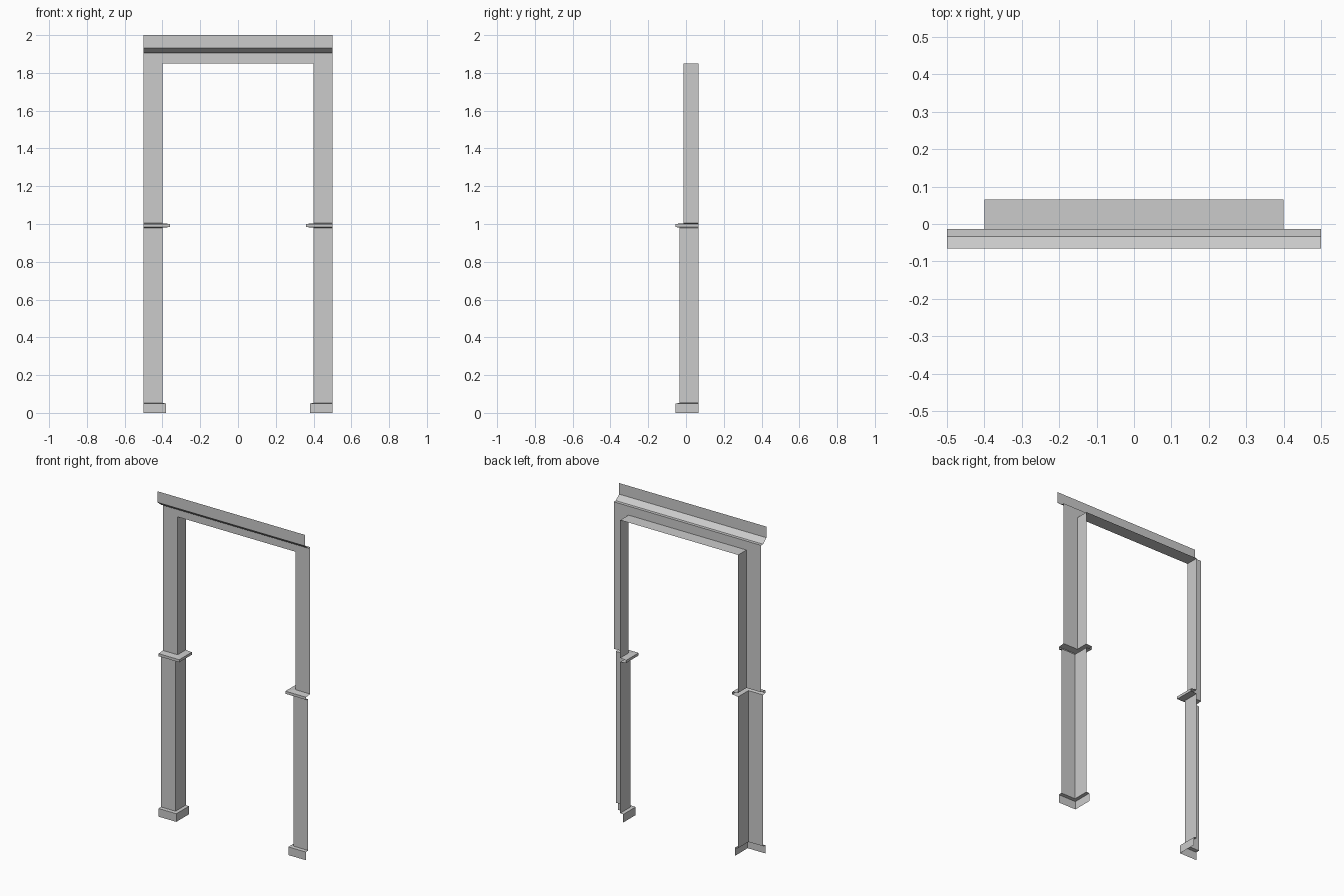
import bpy

if "Cube" in bpy.data.objects:
    bpy.data.objects.remove(bpy.data.objects["Cube"], do_unlink=True)

GREY = (0.6, 0.6, 0.6, 1)
mat = bpy.data.materials.new("plain grey")
mat.use_nodes = True
mat.diffuse_color = GREY
mat.node_tree.nodes["Principled BSDF"].inputs["Base Color"].default_value = GREY

HALF = 0.5        # half of the outer width
INNER = 0.4       # half of the opening
BACK = 0.066      # open rear edge
WALL = -0.014     # front of the upper frame
LOWER = -0.034    # front of the lower post
LEDGE = -0.055    # front of base and rail
TOP = 1.85        # height of the opening


def sheet(name, rows, flip=False):
    """Open surface joining successive rows of points."""
    n = len(rows[0])
    verts = [p for row in rows for p in row]
    faces = []
    for r in range(len(rows) - 1):
        for i in range(n - 1):
            a = r * n + i
            face = (a, a + 1, a + n + 1, a + n)
            faces.append(face[::-1] if flip else face)
    mesh = bpy.data.meshes.new(name)
    mesh.from_pydata(verts, [], faces)
    mesh.materials.append(mat)
    obj = bpy.data.objects.new(name, mesh)
    bpy.context.collection.objects.link(obj)
    return obj


def corner_part(name, side, levels):
    """L-shaped casing: front panel turning into the inner jamb."""
    rows = [[(side * HALF, y, z), (side * x, y, z), (side * x, BACK, z)]
            for x, y, z in levels]
    sheet(name, rows, flip=side > 0)


def strip(name, half, profile):
    """Profile of (y, z) points run across the width."""
    sheet(name, [[(-half, y, z), (half, y, z)] for y, z in profile])


# Posts: base block, lower post, thin rail and upper post on each side
for label, side in (("left", 1), ("right", -1)):
    corner_part(label + "_base", side,
                [(0.38, LEDGE, 0), (0.38, LEDGE, 0.05), (INNER, LOWER, 0.052)])
    corner_part(label + "_lower_post", side,
                [(INNER, LOWER, 0.052), (INNER, LOWER, 0.98)])
    corner_part(label + "_rail", side,
                [(INNER, LOWER, 0.98), (0.36, LEDGE, 0.984),
                 (0.36, LEDGE, 1.0), (INNER, WALL, 1.004)])
    corner_part(label + "_upper_post", side,
                [(INNER, WALL, 1.004), (INNER, WALL, TOP)])

# Lintel: underside of the opening and the front band above it
strip("lintel_underside", INNER, [(BACK, TOP), (WALL, TOP)])
strip("lintel_front", HALF, [(WALL, TOP), (WALL, 1.905)])

# Crown: flat step, sloped underside and upright fascia
strip("crown", HALF, [(WALL, 1.905), (-0.033, 1.905), (-BACK, 1.932), (-BACK, 2.0)])
